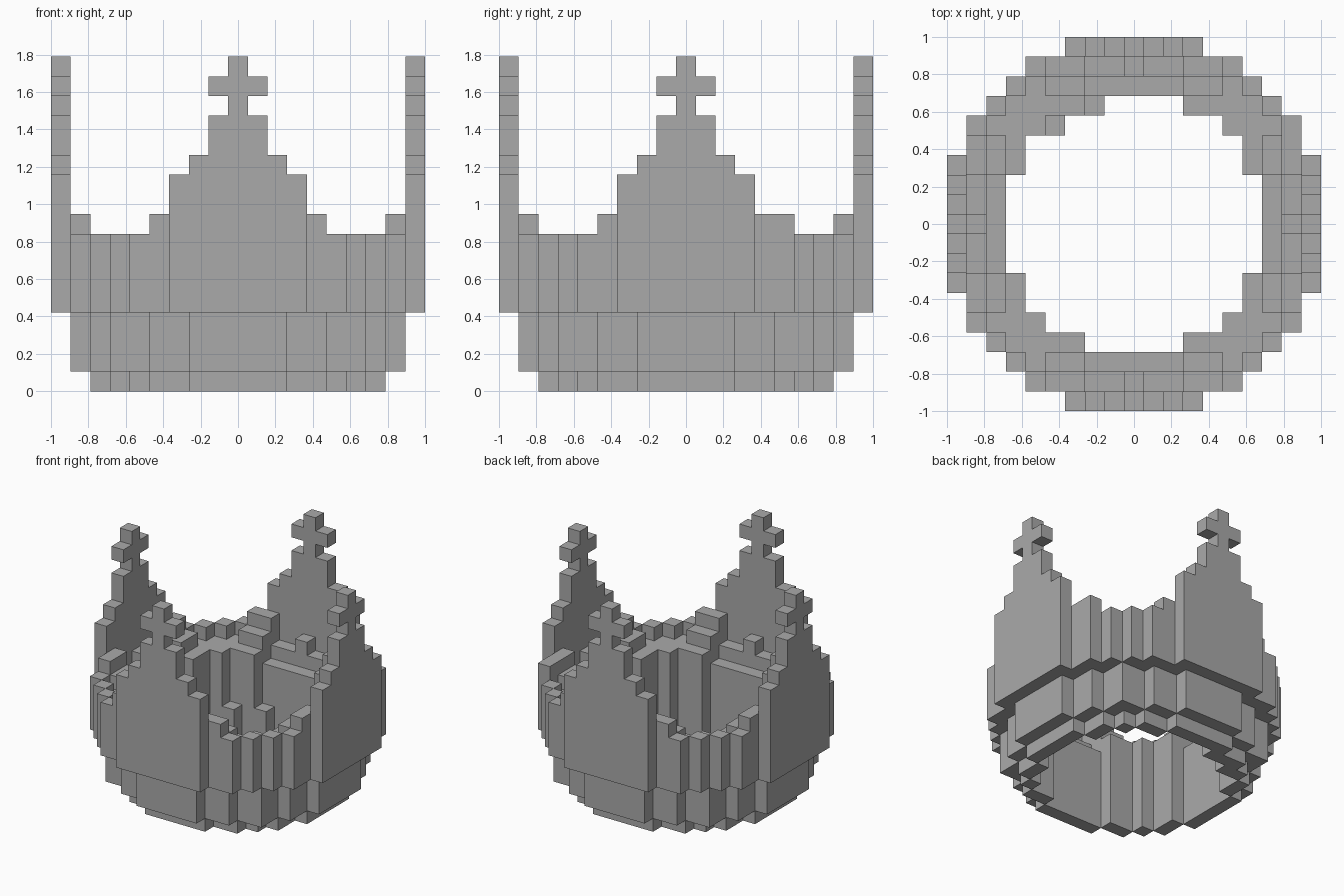
import bpy, bmesh
from mathutils import Vector

cube = bpy.data.objects.get("Cube")
if cube:
    bpy.data.objects.remove(cube, do_unlink=True)

U = 2 / 19          # edge of one block

grey = bpy.data.materials.new("stone_grey")
grey.use_nodes = True
grey.diffuse_color = (0.4, 0.4, 0.4, 1)
grey.node_tree.nodes["Principled BSDF"].inputs["Base Color"].default_value = (0.4, 0.4, 0.4, 1)

AXES = [Vector(s) for s in ((1, 0, 0), (0, 1, 0), (0, 0, 1))]
SIDES = [(a, s) for a in range(3) for s in (-1, 1)]


def build(name, cells, whole):
    """Make one part, skinning only the block sides not touching another block."""
    bm = bmesh.new()
    for c in cells:
        centre = Vector(c) + Vector((0, 0, 0.5))
        for a, s in SIDES:
            n = AXES[a] * s
            if tuple(int(v) for v in Vector(c) + n) in whole:
                continue
            p, q = AXES[(a + 1) % 3] / 2, AXES[(a + 2) % 3] / 2 * s
            mid = centre + n / 2
            bm.faces.new([bm.verts.new((mid + d) * U) for d in (-p - q, p - q, p + q, q - p)])
    bmesh.ops.remove_doubles(bm, verts=bm.verts, dist=U / 100)
    bmesh.ops.dissolve_limit(bm, angle_limit=0.01, verts=bm.verts, edges=bm.edges)
    mesh = bpy.data.meshes.new(name)
    bm.to_mesh(mesh)
    bm.free()
    mesh.materials.append(grey)
    obj = bpy.data.objects.new(name, mesh)
    bpy.context.collection.objects.link(obj)


def disc(widths):
    """Round plan: half-width of every row, counted from the middle row."""
    n = len(widths)
    return {(x, y) for y in range(1 - n, n) for x in range(-widths[abs(y)], widths[abs(y)] + 1)}


hole = disc([6, 6, 6, 5, 5, 4, 2])
foot = disc([7, 7, 7, 6, 6, 5, 4, 2])
band = disc([8, 8, 8, 7, 7, 6, 6, 4, 2])
wall = disc([9, 9, 9, 9, 8, 8, 7, 6, 5, 3])

PEAK = (14, 14, 12, 11)     # panel height by distance from its centre


def top(x, y):
    """Height of the wall over one plan cell."""
    far, side = max(abs(x), abs(y)), min(abs(x), abs(y))
    if (x, y) == (8, 5):
        return 9
    if far == 9:
        return PEAK[side]
    if far == 8:
        return 8 if side in (0, 5) else 9 if side >= 3 else 7
    if far == 7 and side <= 4:
        return 8 if side >= 3 else 6
    return 8 if far == 7 and side == 6 else 7


parts = {"foot_ring": set(), "middle_band": set(), "crown_wall": set(),
         "peak_crosses": set(), "inner_studs": set()}

# Stepped body: narrow foot, wider band, widest wall
for x, y in wall - hole:
    start = 0 if (x, y) in foot else 1 if (x, y) in band else 4
    for z in range(start, top(x, y)):
        part = "foot_ring" if z < 1 else "middle_band" if z < 4 else "crown_wall"
        parts[part].add((x, y, z))

# A cross on each of the four peaks
for s in (-9, 9):
    for t, z in ((0, 14), (-1, 15), (0, 15), (1, 15), (0, 16)):
        parts["peak_crosses"] |= {(t, s, z), (s, t, z)}

# Small studs inside the bowl
for x, y in ((-2, 6), (-4, 5)):
    parts["inner_studs"] |= {(x, y, z) for z in range(3)}

everything = set().union(*parts.values())
for name, cells in parts.items():
    build(name, cells, everything)
